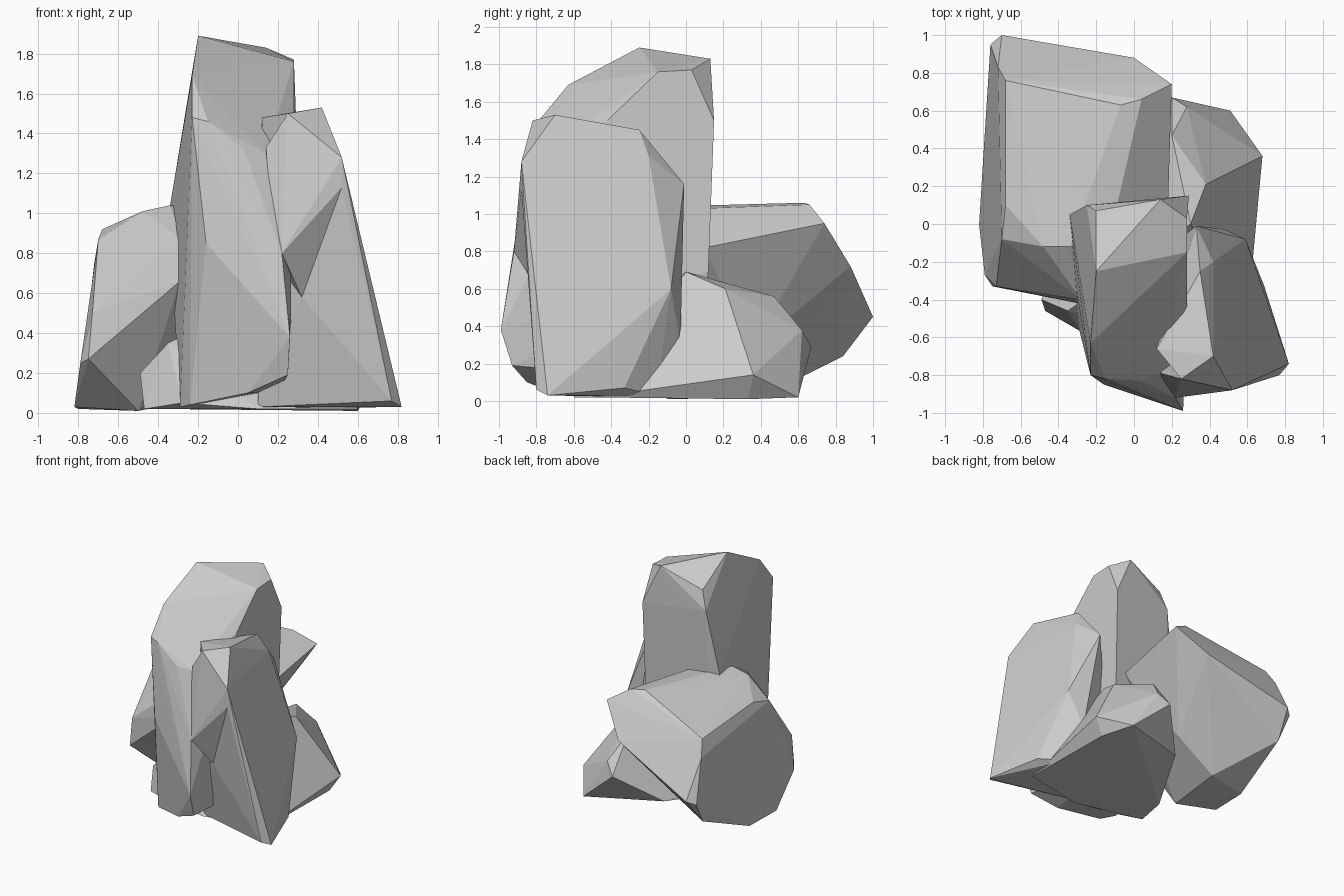
import bpy, bmesh
from math import radians


def rock(name, points):
    """Faceted boulder: convex hull of its corner points, near-flat facets merged."""
    bm = bmesh.new()
    for p in points:
        bm.verts.new(p)
    hull = bmesh.ops.convex_hull(bm, input=bm.verts[:])
    loose = {v for v in hull["geom_interior"] + hull["geom_unused"]
             if isinstance(v, bmesh.types.BMVert)}
    bmesh.ops.delete(bm, geom=list(loose), context='VERTS')
    bmesh.ops.dissolve_limit(bm, angle_limit=radians(2),
                             verts=bm.verts[:], edges=bm.edges[:])
    bmesh.ops.recalc_face_normals(bm, faces=bm.faces[:])
    mesh = bpy.data.meshes.new(name)
    bm.to_mesh(mesh)
    bm.free()
    obj = bpy.data.objects.new(name, mesh)
    bpy.context.collection.objects.link(obj)
    return obj


# Tall central rock
rock("tall_rock", [
    (-0.20, -0.25, 1.89), (-0.20, 0.07, 1.70), (0.14, 0.13, 1.83),
    (0.28, 0.03, 1.77), (0.28, -0.15, 1.76), (0.29, 0.15, 1.50),
    (-0.23, -0.63, 1.69), (-0.23, -0.80, 1.48), (-0.15, -0.82, 1.46),
    (0.03, -0.83, 1.32), (0.14, -0.79, 1.30), (0.28, -0.42, 1.50),
    (-0.25, 0.10, 1.55), (-0.34, 0.05, 1.04), (-0.33, -0.20, 0.70),
    (0.28, 0.12, 0.70), (-0.16, -0.85, 0.85), (0.22, -0.92, 0.80),
    (0.26, -0.99, 0.38), (0.25, -0.93, 0.19), (0.05, -0.85, 0.10),
    (-0.24, -0.69, 0.04), (-0.29, -0.56, 0.03), (-0.25, 0.05, 0.10),
    (0.20, 0.05, 0.10)])

# Wide rock at the back left
rock("back_left_rock", [
    (-0.68, 0.76, 0.87), (-0.72, 0.83, 0.75), (-0.70, -0.08, 0.87),
    (-0.68, 0.10, 0.92), (-0.48, -0.12, 1.01), (-0.34, -0.12, 1.04),
    (-0.09, 0.10, 1.03), (-0.07, 0.63, 1.06), (0.04, 0.66, 1.05),
    (0.20, 0.74, 0.95), (0.00, 0.88, 0.72), (-0.70, 1.00, 0.45),
    (-0.76, 0.95, 0.42), (-0.73, -0.33, 0.50), (-0.79, -0.27, 0.25),
    (-0.75, -0.33, 0.27), (-0.29, -0.42, 0.66), (-0.28, -0.40, 0.87),
    (0.18, 0.10, 0.82), (-0.80, 0.32, 0.02), (-0.82, 0.00, 0.03),
    (-0.50, -0.10, 0.01), (-0.45, 0.40, 0.02), (-0.74, 0.84, 0.24),
    (-0.15, 0.35, 0.28)])

# Leaning rock at the front right
rock("front_right_rock", [
    (0.42, -0.70, 1.53), (0.25, -0.82, 1.50), (0.12, -0.66, 1.48),
    (0.35, -0.25, 1.45), (0.52, -0.88, 1.28), (0.52, -0.88, 1.13),
    (0.32, -0.78, 0.58), (0.33, -0.01, 1.16), (0.42, -0.20, 1.31),
    (0.59, -0.08, 0.60), (0.48, -0.03, 0.30), (0.69, -0.33, 0.07),
    (0.55, -0.16, 0.03), (0.82, -0.74, 0.03), (0.77, -0.80, 0.06),
    (0.10, -0.58, 0.03), (0.08, -0.20, 0.02)])

# Overhanging wedge between the tall rock and the leaning rock
rock("overhang_wedge", [
    (0.52, -0.88, 1.28), (0.52, -0.88, 1.13), (0.25, -0.82, 1.50),
    (0.14, -0.79, 1.33), (0.16, -0.84, 1.10), (0.22, -0.92, 0.80),
    (0.32, -0.78, 0.58), (0.20, -0.60, 0.70)])

# Low base rock: juts out at the back right, with a small foot at the left
rock("base_rock", [
    (0.30, 0.00, 0.69), (0.38, 0.21, 0.60), (0.20, 0.47, 0.56),
    (0.28, 0.62, 0.38), (0.20, 0.67, 0.29), (0.68, 0.36, 0.14),
    (0.51, 0.60, 0.02), (0.58, -0.05, 0.04), (0.60, 0.33, 0.01),
    (0.60, -0.50, 0.02), (0.10, -0.60, 0.02), (-0.47, -0.46, 0.02),
    (-0.49, -0.40, 0.20), (-0.35, -0.46, 0.35), (-0.28, -0.57, 0.05),
    (-0.42, -0.20, 0.02), (-0.08, 0.40, 0.06)])
